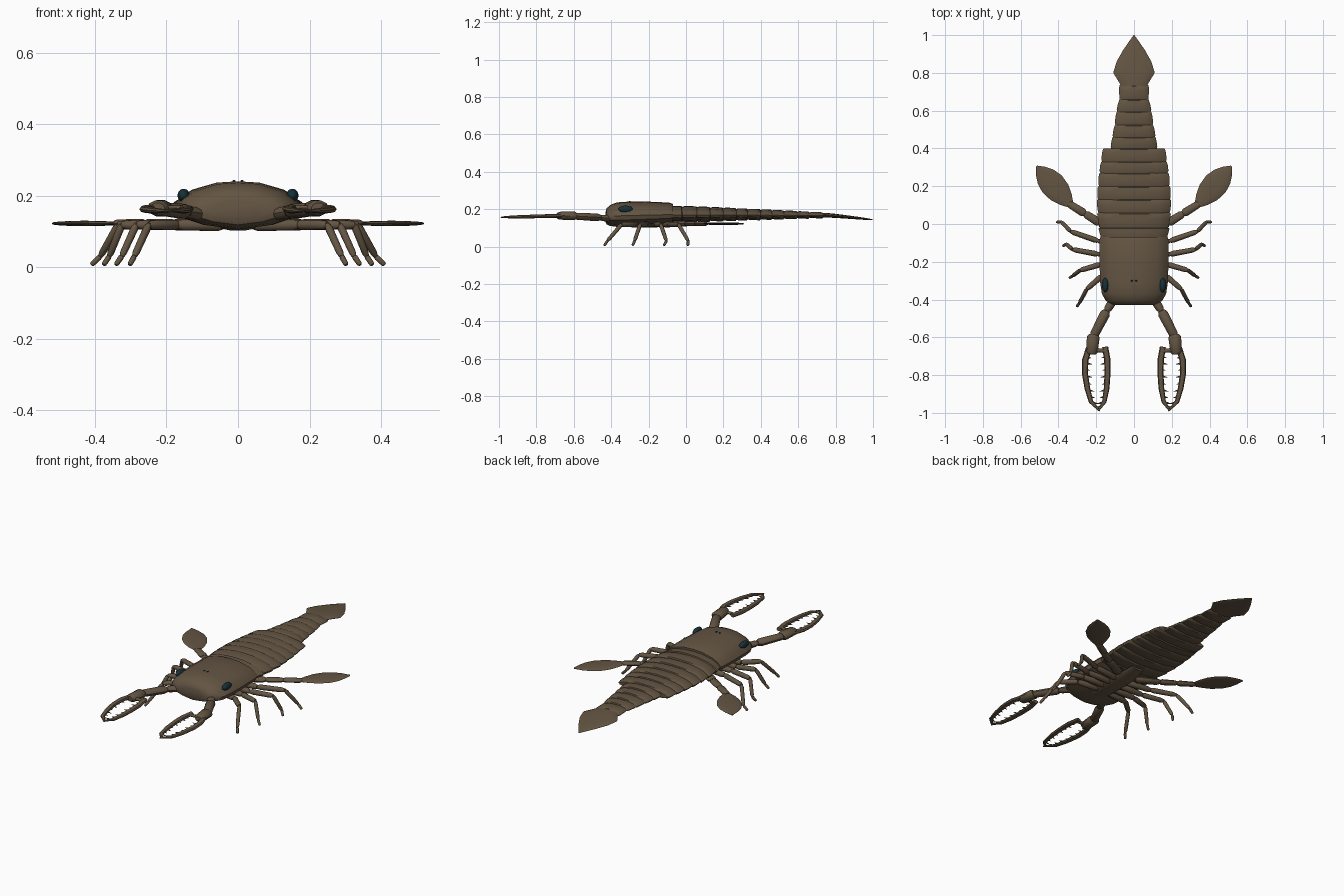
import bpy, bmesh, math
from mathutils import Vector

if "Cube" in bpy.data.objects:
    bpy.data.objects.remove(bpy.data.objects["Cube"])


def material(name, color):
    m = bpy.data.materials.new(name)
    m.use_nodes = True
    m.diffuse_color = color
    m.node_tree.nodes["Principled BSDF"].inputs["Base Color"].default_value = color
    return m


SHELL = material("brown shell", (0.125, 0.09, 0.055, 1))
EYE = material("dark teal eye", (0.008, 0.032, 0.04, 1))


def loft(bm, rings):
    """Skin a list of equal-length point rings and cap both ends."""
    vs = [[bm.verts.new(p) for p in ring] for ring in rings]
    n = len(vs[0])
    for a, b in zip(vs, vs[1:]):
        for i in range(n):
            j = (i + 1) % n
            bm.faces.new((a[i], a[j], b[j], b[i]))
    bm.faces.new(vs[0][::-1])
    bm.faces.new(vs[-1])


def finish(name, bm, mat, angle=40):
    bmesh.ops.recalc_face_normals(bm, faces=bm.faces)
    me = bpy.data.meshes.new(name)
    bm.to_mesh(me)
    bm.free()
    me.materials.append(mat)
    ob = bpy.data.objects.new(name, me)
    bpy.context.collection.objects.link(ob)
    bpy.ops.object.select_all(action='DESELECT')
    ob.select_set(True)
    bpy.context.view_layer.objects.active = ob
    bpy.ops.object.shade_smooth_by_angle(angle=math.radians(angle))
    return ob


def tube(bm, points, radii, sides=10):
    """Elliptical tube along a path; radii are (half width, half height)."""
    pts = [Vector(p) for p in points]
    rings = []
    for i, p in enumerate(pts):
        t = (pts[min(i + 1, len(pts) - 1)] - pts[max(i - 1, 0)]).normalized()
        side = t.cross(Vector((0, 0, 1))).normalized()
        up = side.cross(t)
        rw, rh = radii[i]
        ang = [2 * math.pi * k / sides for k in range(sides)]
        rings.append([p + side * rw * math.cos(a) + up * rh * math.sin(a) for a in ang])
    loft(bm, rings)


def joint(bm, a, b, r, flat=1.0, taper=0.8):
    """One bulging limb segment between two joints."""
    a, b = Vector(a), Vector(b)
    steps = ((0, 0.7), (0.12, 1), (0.5, 0.95), (0.88, taper + 0.1), (1, taper * 0.75))
    tube(bm, [a.lerp(b, f) for f, _ in steps], [(r * s, r * s * flat) for _, s in steps])


def limb(name, points, radii, flat=1.0):
    bm = bmesh.new()
    for a, b, r in zip(points, points[1:], radii):
        joint(bm, a, b, r, flat)
    return finish(name, bm, SHELL)


# Body cross-section: share of half width, share of height (0 bottom, 1 top)
HALF = ((0, 1), (0.33, 0.97), (0.7, 0.82), (0.88, 0.66), (1, 0.45), (0.95, 0.28), (0.55, 0.1), (0, 0))


def section(y, w, top, bottom):
    pts = [(x * w, y, bottom + (top - bottom) * h) for x, h in HALF]
    return pts + [(-x, yy, z) for x, yy, z in pts[-2:0:-1]]


# Head shield
bm = bmesh.new()
loft(bm, [section(*s) for s in (
    (-0.43, 0.09, 0.185, 0.13), (-0.424, 0.125, 0.205, 0.118), (-0.405, 0.15, 0.222, 0.11),
    (-0.37, 0.17, 0.236, 0.105), (-0.31, 0.179, 0.24, 0.105), (-0.2, 0.183, 0.24, 0.11),
    (-0.09, 0.183, 0.235, 0.118), (-0.07, 0.178, 0.228, 0.125))])
finish("head_shield", bm, SHELL)


def plates(name, edges, widths, tops, bottoms):
    """Overlapping ring plates, each flaring toward its rear edge."""
    for i, (y0, y1) in enumerate(zip(edges, edges[1:])):
        w0, w1 = widths[i], widths[i + 1]
        t0, t1 = tops(y0), tops(y1)
        b0, b1 = bottoms(y0), bottoms(y1)
        bm = bmesh.new()
        d = y1 - y0
        loft(bm, [section(y0 - 0.012, w0 * 0.93, t0 - 0.008, b0 + 0.008),
                  section(y0 + d * 0.15, w0 * 0.985, t0, b0 + 0.002),
                  section(y0 + d * 0.6, (w0 + w1) / 2, (t0 + t1) / 2 + 0.001, (b0 + b1) / 2),
                  section(y1 - d * 0.08, w1, t1 + 0.001, b1 - 0.002),
                  section(y1, w1 * 0.975, t1 - 0.006, b1 + 0.004)])
        finish(f"{name}_{i + 1}", bm, SHELL)


def top_line(y):
    return 0.216 - 0.035 * max(y, 0) ** 1.1 / 0.73


def bottom_line(y):
    return 0.13 + 0.022 * max(y, 0) / 0.73


plates("abdomen_plate", [-0.08, -0.02, 0.06, 0.13, 0.2, 0.27, 0.33, 0.4],
       [0.178, 0.188, 0.195, 0.197, 0.192, 0.185, 0.175, 0.165], top_line, bottom_line)
plates("tail_plate", [0.4, 0.46, 0.525, 0.595, 0.66, 0.735],
       [0.125, 0.115, 0.103, 0.093, 0.079, 0.078], top_line, bottom_line)

# Tail spike: broad pointed blade
bm = bmesh.new()
tube(bm, [(0, 0.72, 0.168), (0, 0.76, 0.167), (0, 0.8, 0.164), (0, 0.86, 0.158),
          (0, 0.92, 0.152), (0, 0.965, 0.147), (0, 1.0, 0.143)],
     [(0.062, 0.013), (0.085, 0.012), (0.11, 0.011), (0.092, 0.009),
      (0.058, 0.007), (0.027, 0.005), (0.002, 0.002)], 12)
finish("tail_spike", bm, SHELL)

# Belly plate between the leg bases
bm = bmesh.new()
tube(bm, [(0, -0.36, 0.122), (0, -0.28, 0.116), (0, -0.1, 0.118), (0, 0.03, 0.13)],
     [(0.03, 0.01), (0.055, 0.015), (0.06, 0.015), (0.04, 0.01)])
finish("belly_plate", bm, SHELL)

# Small central eyes and paired limbs: hip, mid thigh, knee, ankle, toe
LEGS = (
    ((0.04, -0.26), (0.17, -0.275), (0.25, -0.345), (0.29, -0.42), (0.303, -0.437)),
    ((0.04, -0.21), (0.18, -0.215), (0.285, -0.245), (0.325, -0.275), (0.342, -0.285)),
    ((0.04, -0.16), (0.19, -0.16), (0.325, -0.135), (0.36, -0.105), (0.376, -0.118)),
    ((0.04, -0.11), (0.19, -0.09), (0.335, -0.04), (0.385, 0.012), (0.41, 0.01)),
)
HEIGHTS = (0.118, 0.118, 0.118, 0.03, 0.006)

for s, label in ((1, "left"), (-1, "right")):
    # Compound eye set into the shield's shoulder
    bm = bmesh.new()
    bmesh.ops.create_uvsphere(bm, u_segments=20, v_segments=12, radius=1)
    for v in bm.verts:
        v.co = (s * (0.152 + v.co.x * 0.017), -0.323 + v.co.y * 0.038, 0.2 + v.co.z * 0.019)
    finish(f"{label}_eye", bm, EYE)

    bm = bmesh.new()
    bmesh.ops.create_uvsphere(bm, u_segments=10, v_segments=6, radius=0.005)
    bmesh.ops.translate(bm, verts=bm.verts, vec=(s * 0.011, -0.3, 0.239))
    finish(f"{label}_small_eye", bm, EYE)

    # Walking legs
    for n, path in enumerate(LEGS):
        pts = [(s * x, y, z) for (x, y), z in zip(path, HEIGHTS)]
        limb(f"{label}_leg_{n + 1}", pts, (0.018, 0.015, 0.011, 0.008))

    # Swimming paddle: arm and flat blade
    limb(f"{label}_paddle_arm", [(s * 0.06, -0.06, 0.122), (s * 0.18, 0.005, 0.122),
                                 (s * 0.26, 0.055, 0.122), (s * 0.345, 0.108, 0.122)],
         (0.028, 0.023, 0.022), 0.6)
    bm = bmesh.new()
    ax = Vector((s * 0.66, 0.75, 0)).normalized()
    base = Vector((s * 0.335, 0.1, 0.122))
    shape = ((0, 0.018), (0.04, 0.042), (0.09, 0.062), (0.15, 0.068), (0.2, 0.056), (0.24, 0.034), (0.275, 0.004))
    tube(bm, [base + ax * d for d, _ in shape], [(w, 0.003 + w * 0.07) for _, w in shape], 12)
    finish(f"{label}_paddle_blade", bm, SHELL)

    # Claw arm and wrist
    limb(f"{label}_claw_arm", [(s * 0.07, -0.34, 0.14), (s * 0.145, -0.46, 0.155),
                               (s * 0.218, -0.6, 0.163)], (0.024, 0.027), 0.8)
    limb(f"{label}_claw_wrist", [(s * 0.214, -0.585, 0.164), (s * 0.225, -0.69, 0.165)], (0.034,), 0.72)

    # Pincer fingers with inward teeth
    for part, path, inward in (
            ("outer", ((0.238, -0.655), (0.258, -0.72), (0.26, -0.79), (0.247, -0.87), (0.228, -0.94), (0.182, -0.99)), -1),
            ("inner", ((0.153, -0.65), (0.141, -0.72), (0.14, -0.79), (0.145, -0.87), (0.157, -0.94), (0.186, -0.985)), 1)):
        pts = [Vector((s * x, y, 0.165 + (y + 0.65) * 0.025)) for x, y in path]
        bm = bmesh.new()
        tube(bm, pts, [(w, w * 0.62) for w in (0.016, 0.017, 0.016, 0.015, 0.012, 0.004)], 8)
        for k in range(9):
            f = 0.75 + k * 0.48
            i = min(int(f), 4)
            p = pts[i].lerp(pts[i + 1], f - i)
            size = 0.036 if k % 2 else 0.028
            tip = p + Vector((s * inward * size, -0.006, 0))
            tube(bm, [p, tip], [(0.008, 0.006), (0.0008, 0.0008)], 6)
        finish(f"{label}_{part}_finger", bm, SHELL)
    # Palm bridging the wrist to the inner finger
    limb(f"{label}_claw_palm", [(s * 0.235, -0.665, 0.165), (s * 0.15, -0.672, 0.165)], (0.012,), 0.7)
